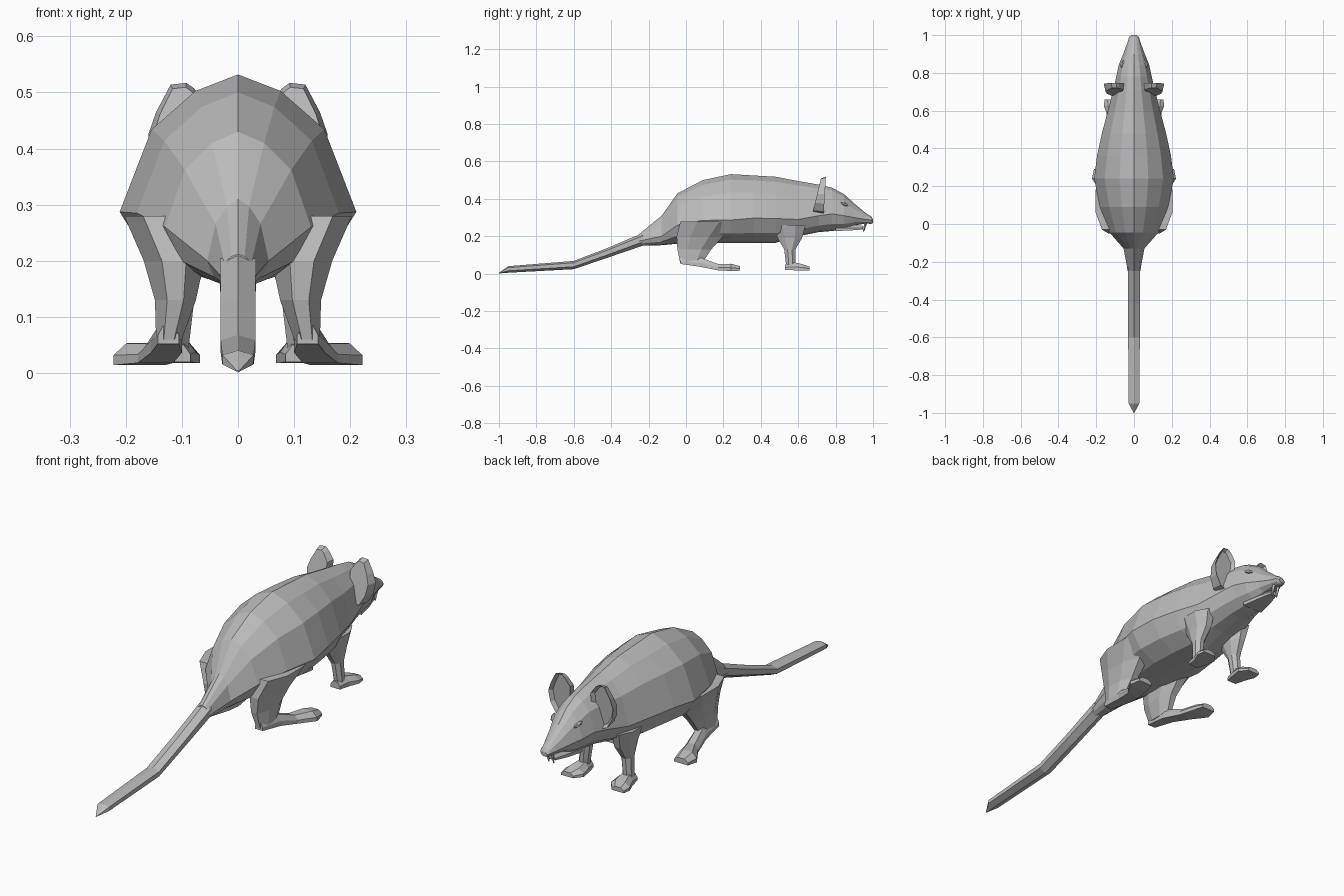
import bpy, bmesh, math

if "Cube" in bpy.data.objects:
    bpy.data.objects.remove(bpy.data.objects["Cube"])

grey = bpy.data.materials.new("fur grey")
grey.diffuse_color = (0.5, 0.5, 0.5, 1)
grey.use_nodes = True
grey.node_tree.nodes["Principled BSDF"].inputs["Base Color"].default_value = grey.diffuse_color


def finish(name, bm, mirror=False):
    bmesh.ops.remove_doubles(bm, verts=bm.verts, dist=0.0005)
    bmesh.ops.recalc_face_normals(bm, faces=bm.faces)
    me = bpy.data.meshes.new(name)
    bm.to_mesh(me)
    bm.free()
    ob = bpy.data.objects.new(name, me)
    bpy.context.collection.objects.link(ob)
    me.materials.append(grey)
    if mirror:
        ob.modifiers.new("mirror", 'MIRROR').use_mirror_merge = False
    return ob


def loft(name, rings, mirror=False):
    """Skin a list of equal-length point rings and cap both ends."""
    bm = bmesh.new()
    vr = [[bm.verts.new(p) for p in r] for r in rings]
    n = len(vr[0])
    for a, b in zip(vr, vr[1:]):
        for i in range(n):
            j = (i + 1) % n
            bm.faces.new((a[i], a[j], b[j], b[i]))
    bm.faces.new(vr[0])
    bm.faces.new(vr[-1])
    return finish(name, bm, mirror)


# ridged body cross-section, right half from spine to belly
HALF = [(0, 1), (.36, .88), (.73, .6), (1, 0), (.78, -.6), (.4, -.93), (0, -1)]
SECTION = HALF + [(-x, z) for x, z in HALF[-2:0:-1]]


def body_ring(y, top, bottom, w, mid):
    return [(x * w, y, mid + z * ((top - mid) if z > 0 else (mid - bottom)))
            for x, z in SECTION]


def slab_y(y, x0, x1, z0, z1):
    """Flat-soled six-sided section across y."""
    d, zm = (x1 - x0) * .25, z0 + (z1 - z0) * .45
    return [(x0, y, z0), (x1, y, z0), (x1, y, zm), (x1 - d, y, z1),
            (x0 + d, y, z1), (x0, y, zm)]


def leg_ring(z, x0, x1, y0, y1):
    cx, cy, rx, ry = (x0 + x1) / 2, (y0 + y1) / 2, (x1 - x0) / 2, (y1 - y0) / 2
    pts = [(1, -.4), (1, .4), (.4, 1), (-.4, 1), (-1, .4), (-1, -.4), (-.4, -1), (.4, -1)]
    return [(cx + a * rx, cy + b * ry, z) for a, b in pts]


# body and head: y, top, bottom, half width, height of widest point
loft("body", [body_ring(*r) for r in [
    (-.25, .212, .150, .033, .175),
    (-.13, .310, .152, .055, .200),
    (-.045, .430, .160, .130, .260),
    (.09, .500, .165, .180, .285),
    (.24, .532, .165, .211, .287),
    (.36, .525, .165, .196, .297),
    (.48, .518, .165, .170, .295),
    (.60, .495, .200, .138, .290),
    (.71, .476, .222, .110, .310),
    (.78, .460, .228, .094, .320),
    (.845, .425, .236, .080, .310),
    (.90, .375, .258, .057, .300),
    (.96, .325, .268, .035, .290),
    (.99, .306, .266, .026, .287),
    (1.0, .290, .272, .016, .282)]])

# tail
def tail_ring(y, top, bottom, w):
    h = top - bottom
    return [(0, y, top), (w, y, top - h * .22), (w, y, bottom + h * .3),
            (0, y, bottom), (-w, y, bottom + h * .3), (-w, y, top - h * .22)]

loft("tail", [tail_ring(*r) for r in [
    (-.23, .218, .150, .032), (-.42, .137, .085, .031), (-.60, .068, .024, .031),
    (-.95, .040, .005, .028), (-1.0, .005, .001, .002)]])

# lower jaw
loft("lower_jaw", [slab_y(*r) for r in [
    (.80, -.05, .05, .228, .262), (.88, -.034, .034, .231, .262),
    (.945, -.015, .015, .236, .256)]])

# hind legs and long feet
loft("hind_leg", [leg_ring(*r) for r in [
    (.28, .09, .203, -.03, .27), (.20, .06, .168, -.05, .20),
    (.13, .075, .148, -.046, .135), (.06, .10, .146, -.032, .09)]], True)
loft("hind_foot", [slab_y(*r) for r in [
    (-.03, .105, .143, .052, .085), (.08, .100, .155, .036, .085),
    (.17, .115, .178, .018, .052), (.24, .130, .222, .014, .053),
    (.29, .145, .212, .016, .040)]], True)

# front legs and feet
loft("front_leg", [leg_ring(*r) for r in [
    (.26, .05, .145, .46, .64), (.19, .06, .130, .49, .62),
    (.13, .078, .125, .525, .585), (.045, .088, .130, .535, .585)]], True)
loft("front_foot", [slab_y(*r) for r in [
    (.53, .085, .132, .020, .050), (.58, .075, .142, .018, .060),
    (.625, .068, .160, .018, .050), (.66, .095, .155, .018, .038)]], True)

# cupped ears: rim outline with a recessed front face
bm = bmesh.new()
outline = [(.050, .47), (.078, .507), (.092, .517), (.120, .514), (.146, .465),
           (.160, .425), (.152, .375), (.125, .330), (.095, .320), (.055, .38)]
front = [bm.verts.new((x, .742 + (z - .42) * .06, z)) for x, z in outline]
back = [bm.verts.new((.098 + (x - .098) * .85, .700 + (z - .42) * .22,
                      .42 + (z - .42) * .92)) for x, z in outline]
cup = bm.faces.new(front)
bm.faces.new(back)
for i in range(len(outline)):
    j = (i + 1) % len(outline)
    bm.faces.new((front[i], front[j], back[j], back[i]))
bmesh.ops.recalc_face_normals(bm, faces=bm.faces)
bmesh.ops.inset_region(bm, faces=[cup], thickness=.012, depth=-.016)
finish("ear", bm, True)

# almond eyes
bm = bmesh.new()
bmesh.ops.create_icosphere(bm, subdivisions=1, radius=1)
for v in bm.verts:
    x, y, z = v.co
    v.co = (.062 + x * .010 - y * .006, .848 + y * .022, .372 + z * .010 - y * .008)
finish("eye", bm, True)

# front teeth
bm = bmesh.new()
bmesh.ops.create_cone(bm, cap_ends=True, segments=4, radius1=.003, radius2=.009, depth=.05)
for v in bm.verts:
    v.co.x += .012
    v.co.y += .962 - (.025 - v.co.z) * .25
    v.co.z += .251
finish("tooth", bm, True)
